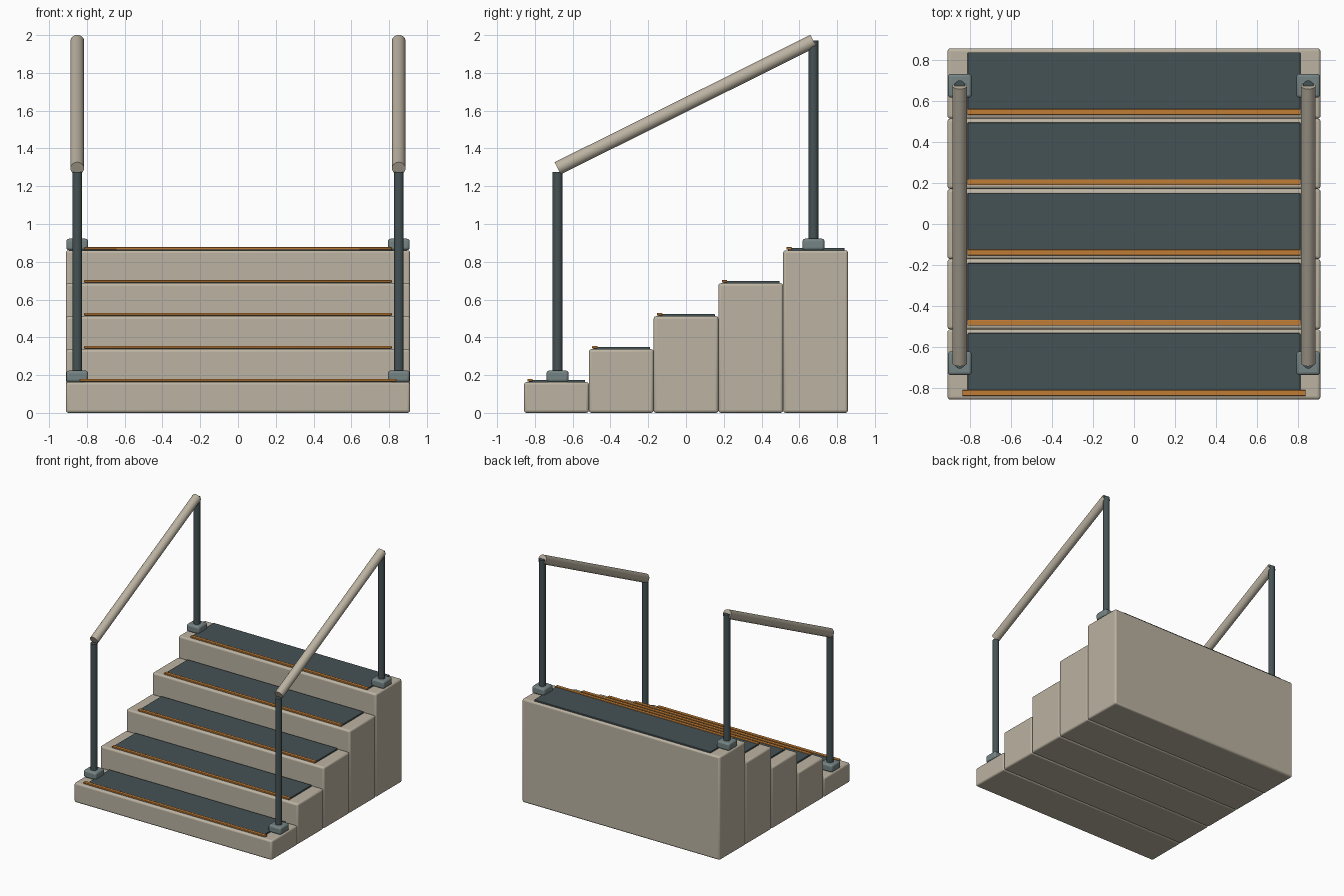
import bpy, math
from mathutils import Vector

if "Cube" in bpy.data.objects:
    bpy.data.objects.remove(bpy.data.objects["Cube"])


def material(name, rgb):
    m = bpy.data.materials.new(name)
    m.diffuse_color = (*rgb, 1)
    m.use_nodes = True
    m.node_tree.nodes["Principled BSDF"].inputs["Base Color"].default_value = m.diffuse_color
    return m


STONE = material("warm_stone", (0.50, 0.45, 0.36))
DARK = material("dark_slate", (0.06, 0.085, 0.09))
ORANGE = material("orange_trim", (0.53, 0.20, 0.035))
GREY = material("grey_metal", (0.18, 0.23, 0.23))


def finish(ob, name, mat, angle=35):
    ob.name = name
    ob.data.materials.append(mat)
    bpy.ops.object.shade_smooth_by_angle(angle=math.radians(angle))
    return ob


def box(name, lo, hi, mat, bevel):
    lo, hi = Vector(lo), Vector(hi)
    bpy.ops.mesh.primitive_cube_add(size=1, location=(lo + hi) / 2)
    ob = bpy.context.object
    ob.scale = hi - lo
    bpy.ops.object.transform_apply(location=False, rotation=False, scale=True)
    mod = ob.modifiers.new("soft_edges", 'BEVEL')
    mod.width, mod.segments = bevel, 3
    return finish(ob, name, mat)


def tube(name, a, b, radius, mat):
    a, b = Vector(a), Vector(b)
    bpy.ops.mesh.primitive_cylinder_add(
        vertices=24, radius=radius, depth=(b - a).length, location=(a + b) / 2,
        rotation=(b - a).to_track_quat('Z', 'Y').to_euler())
    return finish(bpy.context.object, name, mat)


STEPS, DEPTH, RISE = 5, 0.343, 0.1745

# Solid steps with inset tread mats and front nosing strips
for i in range(STEPS):
    f = -0.8575 + i * DEPTH
    top = 0.163 + i * RISE
    n = i + 1
    box(f"step_{n}", (-0.911, f, 0), (0.911, f + DEPTH, top), STONE, 0.014)
    box(f"tread_mat_{n}", (-0.812, f + 0.026, top - 0.004),
        (0.812, f + 0.324, top + 0.012), DARK, 0.003)
    w = 0.838 if i == 0 else 0.814
    box(f"nosing_{n}", (-w, f + 0.018, top + 0.004),
        (w, f + 0.046, top + 0.017), ORANGE, 0.003)

# Handrails: base shoes, posts and sloping rail on both sides
for side, s in (("left", -1), ("right", 1)):
    x = s * 0.851
    for end, y, z, shoe_top in (("front", -0.68, 0.163, 0.224),
                                ("back", 0.675, 0.861, 0.922)):
        box(f"{side}_{end}_post_shoe", (x - 0.058, y - 0.058, z),
            (x + 0.058, y + 0.058, shoe_top), GREY, 0.014)
        tube(f"{side}_{end}_post", (x, y, z + 0.02),
             (x, y, shoe_top + 1.05), 0.026, DARK)
    tube(f"{side}_handrail", (x, -0.679, 1.295), (x, 0.675, 1.969), 0.036, STONE)
